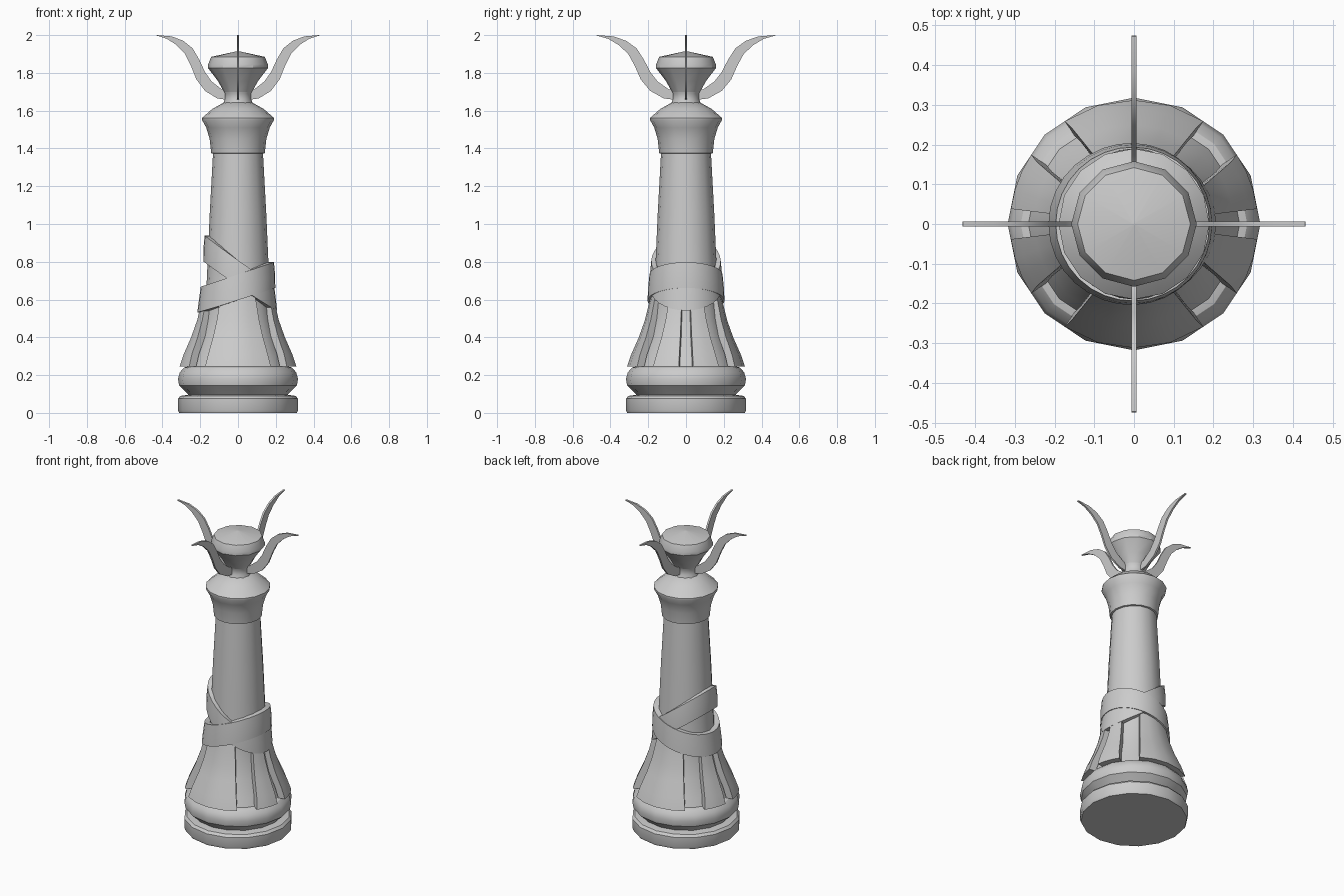
import bpy
from math import sin, cos, pi, radians

if "Cube" in bpy.data.objects:
    bpy.data.objects.remove(bpy.data.objects["Cube"])


def make(name, verts, faces, angle=30):
    me = bpy.data.meshes.new(name)
    me.from_pydata(verts, [], faces)
    me.validate()
    ob = bpy.data.objects.new(name, me)
    bpy.context.collection.objects.link(ob)
    bpy.ops.object.select_all(action='DESELECT')
    ob.select_set(True)
    bpy.context.view_layer.objects.active = ob
    bpy.ops.object.mode_set(mode='EDIT')
    bpy.ops.mesh.select_all(action='SELECT')
    bpy.ops.mesh.normals_make_consistent(inside=False)
    bpy.ops.object.mode_set(mode='OBJECT')
    bpy.ops.object.shade_smooth_by_angle(angle=radians(angle))
    return ob


def lathe(name, profile, n=16):
    verts = [(r * cos(2 * pi * i / n), r * sin(2 * pi * i / n), z)
             for r, z in profile for i in range(n)]
    faces = [(k * n + i, k * n + (i + 1) % n, (k + 1) * n + (i + 1) % n, (k + 1) * n + i)
             for k in range(len(profile) - 1) for i in range(n)]
    top = (len(profile) - 1) * n
    faces += [tuple(range(n))[::-1], tuple(range(top, top + n))]
    return make(name, verts, faces)


def lerp_profile(profile, z):
    for (r0, z0), (r1, z1) in zip(profile, profile[1:]):
        if z <= z1:
            return r0 + (r1 - r0) * (z - z0) / (z1 - z0)
    return profile[-1][0]


# turned base
lathe("base_disc", [(0.312, 0), (0.318, 0.015), (0.318, 0.075), (0.305, 0.09), (0.25, 0.098)])
lathe("base_ring", [(0.255, 0.09), (0.28, 0.115), (0.312, 0.145), (0.318, 0.18),
                    (0.308, 0.215), (0.285, 0.24), (0.25, 0.25)])

# tapered column
lathe("column", [(0.268, 0.24), (0.245, 0.3), (0.208, 0.4), (0.183, 0.5), (0.17, 0.6),
                 (0.161, 0.8), (0.15, 1.05), (0.132, 1.38)])

# flared collar, neck and head
lathe("collar", [(0.125, 1.37), (0.142, 1.375), (0.15, 1.45), (0.168, 1.51), (0.19, 1.55),
                 (0.19, 1.562), (0.135, 1.61), (0.072, 1.645)])
lathe("neck", [(0.08, 1.635), (0.07, 1.66), (0.07, 1.69), (0.085, 1.72)], 12)
lathe("head", [(0.075, 1.7), (0.105, 1.755), (0.158, 1.825), (0.158, 1.845),
               (0.142, 1.885), (0.004, 1.915)], 12)

# skirt panels: curved slabs standing off the column
skirt = [(0.312, 0.245), (0.29, 0.31), (0.25, 0.4), (0.218, 0.49), (0.196, 0.58), (0.186, 0.62)]


def panel(name, a0, a1, b0, b1, n):
    verts, faces = [], []
    rows, m = len(skirt), n + 1
    for inset in (0, 0.045):
        for k, (r, z) in enumerate(skirt):
            t = k / (rows - 1)
            for i in range(m):
                s = i / n
                a = radians((a0 + (a1 - a0) * s) * (1 - t) + (b0 + (b1 - b0) * s) * t)
                verts.append(((r - inset) * cos(a), (r - inset) * sin(a), z))
    off = rows * m
    for k in range(rows - 1):
        for i in range(n):
            q = (k * m + i, k * m + i + 1, (k + 1) * m + i + 1, (k + 1) * m + i)
            faces += [q, tuple(v + off for v in reversed(q))]
    rim = list(range(m)) + [k * m + n for k in range(1, rows)]
    rim += [(rows - 1) * m + i for i in range(n - 1, -1, -1)]
    rim += [k * m for k in range(rows - 2, 0, -1)]
    for p, q in zip(rim, rim[1:] + rim[:1]):
        faces.append((p, p + off, q + off, q))
    make(name, verts, faces)


panel("skirt_front", -124, -56, -119, -61, 4)
panel("skirt_back", 56, 124, 61, 119, 4)
for side, base in (("right", 0), ("left", 180)):
    for tag, s in (("a", 1), ("b", -1)):
        panel(f"skirt_{side}_{tag}", base + 7 * s, base + 34 * s, base + 7 * s, base + 27 * s, 3)

# two tilted sash bands crossing at front and back
sash_r = [(0.218, 0.5), (0.202, 0.56), (0.192, 0.65), (0.184, 0.8), (0.176, 0.95)]


def band(name, mid, tilt, grow, n=32):
    verts, faces = [], []
    for i in range(n):
        a = 2 * pi * i / n
        zc = mid + tilt * cos(a)
        for dz, inset in ((-0.068, 0), (0, -0.003), (0.068, 0), (0.068, 0.035), (-0.068, 0.035)):
            r = lerp_profile(sash_r, zc + dz) + grow - inset
            verts.append((r * cos(a), r * sin(a), zc + dz))
    for i in range(n):
        j = (i + 1) % n
        for k in range(5):
            l = (k + 1) % 5
            faces.append((i * 5 + k, j * 5 + k, j * 5 + l, i * 5 + l))
    make(name, verts, faces)


band("sash_under", 0.74, -0.13, 0)
band("sash_over", 0.665, 0.065, 0.006)

# four thin curved crown horns
upper = [(0.04, 1.71), (0.085, 1.712), (0.14, 1.755), (0.175, 1.805), (0.205, 1.87),
         (0.24, 1.93), (0.29, 1.97), (0.35, 1.993)]
lower = [(0.04, 1.655), (0.11, 1.665), (0.175, 1.705), (0.22, 1.765), (0.25, 1.84),
         (0.28, 1.9), (0.325, 1.947), (0.375, 1.98)]


def horn(name, angle, tip):
    up, lo = upper + [(0.43, 2.0)], lower + [(0.432, 1.998)]
    grow = tip - 0.43
    verts, faces, n = [], [], len(up)
    for u, l in zip(up, lo):
        for (x, z), w in ((u, -1), (u, 1), (l, 1), (l, -1)):
            x, y = x + grow * (x - 0.04) / 0.39, 0.006 * w
            verts.append((x * cos(angle) - y * sin(angle), x * sin(angle) + y * cos(angle), z))
    for i in range(n - 1):
        for k in range(4):
            m = (k + 1) % 4
            faces.append((i * 4 + k, i * 4 + m, i * 4 + 4 + m, i * 4 + 4 + k))
    faces += [(0, 1, 2, 3), tuple(range(n * 4 - 4, n * 4))]
    make(name, verts, faces)


for i, side in enumerate(("right", "back", "left", "front")):
    horn("horn_" + side, i * pi / 2, 0.43 if i % 2 == 0 else 0.472)
